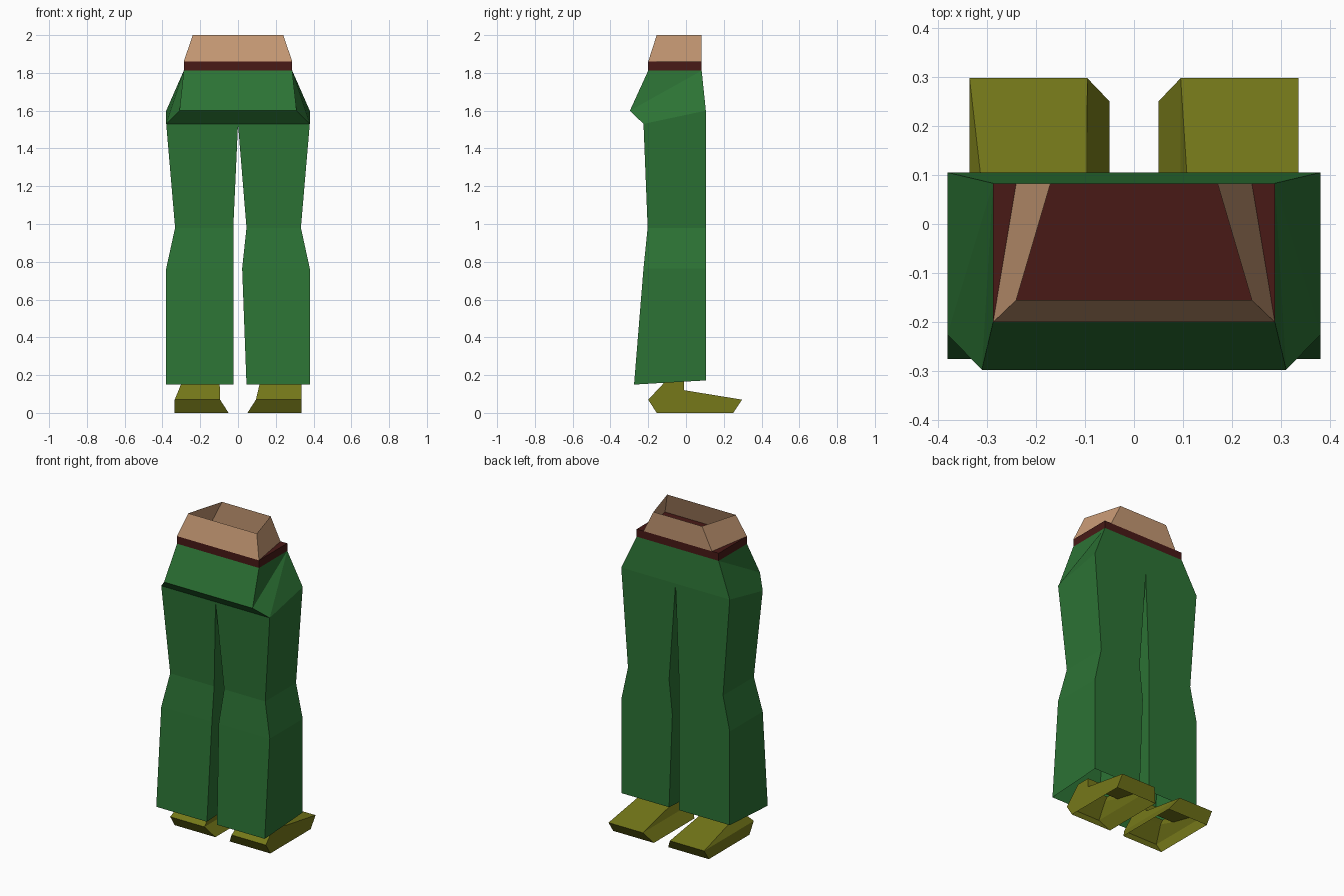
import bpy

if "Cube" in bpy.data.objects:
    bpy.data.objects.remove(bpy.data.objects["Cube"])


def material(name, rgb):
    m = bpy.data.materials.new(name)
    m.diffuse_color = (*rgb, 1)
    m.use_nodes = True
    m.node_tree.nodes["Principled BSDF"].inputs["Base Color"].default_value = m.diffuse_color
    return m


GREEN = material("green cloth", (0.025, 0.17, 0.035))
RED = material("dark red", (0.065, 0.01, 0.008))
SKIN = material("skin", (0.55, 0.31, 0.17))
OLIVE = material("olive", (0.18, 0.19, 0.01))


def add_mesh(name, verts, faces, mat):
    me = bpy.data.meshes.new(name)
    me.from_pydata(verts, [], faces)
    me.materials.append(mat)
    me.update()
    ob = bpy.data.objects.new(name, me)
    bpy.context.collection.objects.link(ob)
    return ob


def ring(x0, x1, front, back, bx0=None, bx1=None):
    """Four corners; front and back are (y, z), back corners may use other x."""
    bx0 = x0 if bx0 is None else bx0
    bx1 = x1 if bx1 is None else bx1
    return [(x0, *front), (x1, *front), (bx1, *back), (bx0, *back)]


def loft(name, rings, mat, cap=False):
    """Join four-cornered rings listed from bottom to top."""
    verts = [p for r in rings for p in r]
    faces = []
    for k in range(len(rings) - 1):
        a, b = 4 * k, 4 * k + 4
        for i in range(4):
            j = (i + 1) % 4
            faces.append((a + i, a + j, b + j, b + i))
    if cap:
        n = len(verts)
        faces.append((n - 4, n - 3, n - 2, n - 1))
    return add_mesh(name, verts, faces, mat)


# bare waist, open at the top
loft("waist", [
    ring(-.287, .287, (-.2, 1.86), (.083, 1.86), -.24, .24),
    ring(-.24, .24, (-.155, 2), (.083, 2), -.17, .17)], SKIN)

# belt with a closed top
loft("belt", [
    ring(-.287, .287, (-.2, 1.812), (.083, 1.812)),
    ring(-.287, .287, (-.2, 1.86), (.083, 1.86))], RED, cap=True)

# hips: bottom ring 0-3, jutting ridge 4-5, top ring 6-9
hip_verts = (ring(-.38, .38, (-.225, 1.53), (.105, 1.6))
             + [(-.31, -.297, 1.6), (.31, -.297, 1.6)]
             + ring(-.287, .287, (-.2, 1.812), (.083, 1.812)))
add_mesh("hips", hip_verts, [
    (0, 1, 5, 4), (4, 5, 7, 6), (2, 3, 9, 8),
    (5, 8, 7), (1, 8, 5), (1, 2, 8),
    (4, 6, 9), (0, 4, 9), (0, 9, 3)], GREEN)

# trouser legs, open at the hem: (x0, x1) at hem, shin, knee, top
LEGS = {
    "left_leg": [(-.38, -.025), (-.38, -.025), (-.333, -.025), (-.38, 0)],
    "right_leg": [(.045, .38), (.022, .38), (.333, .045)[::-1], (0, .38)],
}
LEG_YZ = [((-.275, .15), (.105, .172)), ((-.225, .765), (.105, .765)),
          ((-.203, .98), (.105, .98)), ((-.225, 1.53), (.105, 1.6))]
for name, widths in LEGS.items():
    loft(name, [ring(*w, *yz) for w, yz in zip(widths, LEG_YZ)], GREEN)

# shoes, open underneath: (x0, x1) at sole, widest line, instep, ankle
SHOES = {
    "left_shoe": [(-.335, -.05), (-.335, -.095), (-.3, -.097), (-.3, -.1)],
    "right_shoe": [(.05, .335), (.095, .335), (.115, .335), (.115, .335)],
}
SHOE_YZ = [((-.155, 0), (.25, 0)), ((-.2, .07), (.297, .07)),
           ((-.12, .155), (-.01, .12)), ((-.1, .175), (-.01, .175))]
for name, widths in SHOES.items():
    loft(name, [ring(*w, *yz) for w, yz in zip(widths, SHOE_YZ)], OLIVE)
